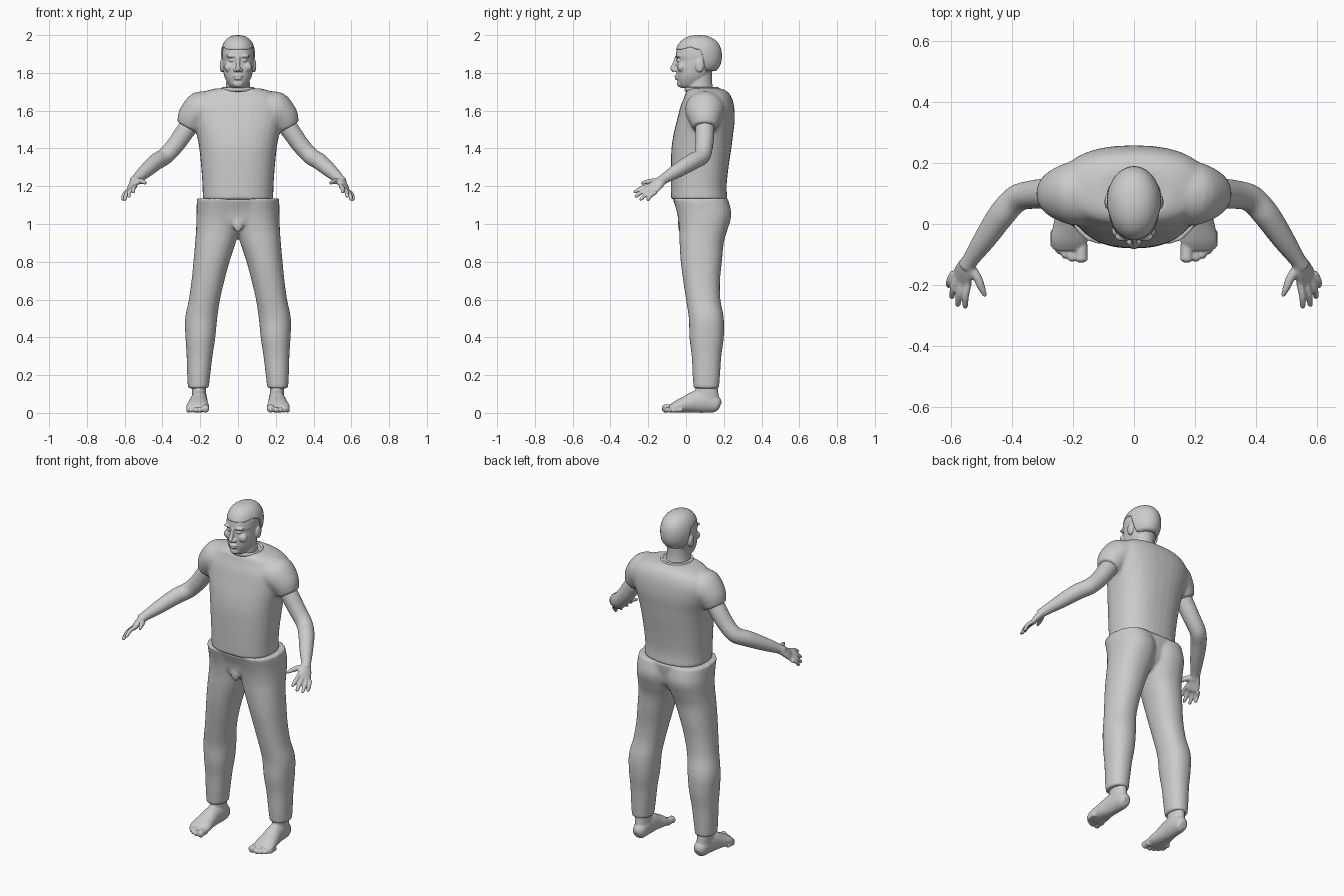
import bpy, bmesh
from math import sin, cos, pi, copysign
from mathutils import Vector, Matrix

N = 32


def unit_ring(e=2.0):
    f = lambda t: copysign(abs(t) ** (2 / e), t)
    return [(f(cos(2 * pi * i / N)), f(sin(2 * pi * i / N))) for i in range(N)]


def skin(bm, loops, pair=False, steps=4):
    """Skin a closed surface through loops, smoothed along the length."""
    fine = []
    for i in range(len(loops) - 1):
        a, b, c, d = (loops[max(i - 1, 0)], loops[i], loops[i + 1],
                      loops[min(i + 2, len(loops) - 1)])
        for s in range(steps):
            t = s / steps
            fine.append([q + 0.5 * t * ((r - p) + t * (2 * p - 5 * q + 4 * r - w
                         + t * (3 * (q - r) + w - p)))
                         for p, q, r, w in zip(a, b, c, d)])
    fine.append(loops[-1])
    for sx in ((1, -1) if pair else (1,)):
        rows = [[bm.verts.new((p.x * sx, p.y, p.z)) for p in l] for l in fine]
        for r0, r1 in zip(rows, rows[1:]):
            for j in range(len(r0)):
                k = (j + 1) % len(r0)
                bm.faces.new((r0[j], r0[k], r1[k], r1[j]))
        bm.faces.new(rows[0])
        bm.faces.new(rows[-1])


def loft(bm, rings, pair=False, e=2.0):
    """Horizontal rings: z, x0, x1, y0, y1."""
    skin(bm, [[Vector(((x0 + x1) / 2 + u * (x1 - x0) / 2,
                       (y0 + y1) / 2 + v * (y1 - y0) / 2, z)) for u, v in unit_ring(e)]
              for z, x0, x1, y0, y1 in rings], pair)


def tube(bm, pts, side=(0, 1, 0), pair=True):
    """Rings along a path: x, y, z, radius along side, other radius."""
    c = [Vector(p[:3]) for p in pts]
    loops = []
    for i, p in enumerate(pts):
        t = (c[min(i + 1, len(c) - 1)] - c[max(i - 1, 0)]).normalized()
        u = Vector(side)
        u = (u - t * u.dot(t)).normalized()
        v = t.cross(u)
        loops.append([c[i] + u * a * p[3] + v * b * p[-1] for a, b in unit_ring()])
    skin(bm, loops, pair)


def ball(bm, c, r, pair=False):
    for sx in ((1, -1) if pair else (1,)):
        m = Matrix.Translation((c[0] * sx, c[1], c[2])) @ Matrix.Diagonal((*r, 1))
        bmesh.ops.create_uvsphere(bm, u_segments=20, v_segments=12, radius=1, matrix=m)


def finish(name, bm, voxel=None, iterations=3):
    """Turn a bmesh into an object, fusing overlapping volumes."""
    bmesh.ops.recalc_face_normals(bm, faces=bm.faces)
    me = bpy.data.meshes.new(name)
    for f in bm.faces:
        f.smooth = True
    bm.to_mesh(me)
    bm.free()
    ob = bpy.data.objects.new(name, me)
    bpy.context.collection.objects.link(ob)
    if voxel:
        r = ob.modifiers.new("fuse", 'REMESH')
        r.mode, r.voxel_size, r.use_smooth_shade = 'VOXEL', voxel, True
        s = ob.modifiers.new("soften", 'SMOOTH')
        s.factor, s.iterations = 0.5, iterations
    return ob


# Shirt: torso with rounded shoulders and short sleeves
bm = bmesh.new()
loft(bm, [(z, -w, w, f, b) for z, w, f, b in (
    (1.13, .187, -.08, .22), (1.2, .188, -.08, .215), (1.3, .195, -.08, .225),
    (1.4, .205, -.077, .24), (1.48, .22, -.065, .25), (1.55, .24, -.048, .258),
    (1.62, .25, -.03, .255), (1.67, .225, -.01, .242), (1.7, .18, .0, .22),
    (1.718, .12, .02, .185))], e=2.4)
tube(bm, [(.1, .11, 1.615, .11, .09), (.2, .1, 1.6, .105, .1),
          (.24, .1, 1.56, .088, .084), (.268, .1, 1.51, .066, .062)])
finish("shirt", bm, .009, 6)

# Collar band
bm = bmesh.new()
ring = [(0.083 * cos(2 * pi * i / 48), .085 + .085 * sin(2 * pi * i / 48)) for i in range(48)]
rows = [[bm.verts.new((x * (1 + .1 * cos(a)), .085 + (y - .085) * (1 + .1 * cos(a)),
                       1.712 + .012 * sin(a))) for x, y in ring]
        for a in (k * pi / 4 for k in range(8))]
for k in range(8):
    for j in range(48):
        bm.faces.new((rows[k][j], rows[k][(j + 1) % 48],
                      rows[(k + 1) % 8][(j + 1) % 48], rows[(k + 1) % 8][j]))
finish("collar", bm)

# Trousers: two legs and the pelvis
bm = bmesh.new()
loft(bm, [(.13, .155, .265, .04, .175), (.2, .147, .269, .035, .18),
          (.3, .135, .272, .03, .187), (.4, .12, .278, .018, .2),
          (.5, .11, .28, .015, .2), (.6, .095, .26, .0, .182),
          (.7, .072, .246, -.015, .18), (.8, .045, .236, -.028, .19),
          (.9, .012, .227, -.034, .2), (.97, -.01, .222, -.036, .22),
          (1.05, -.02, .22, -.046, .24), (1.135, -.02, .217, -.068, .222)],
     pair=True, e=2.2)
loft(bm, [(.95, -.1, .1, .02, .15), (1.0, -.19, .19, -.03, .2),
          (1.07, -.218, .218, -.048, .215), (1.135, -.217, .217, -.072, .224)], e=2.3)
ball(bm, (0, -.028, 1.0), (.028, .016, .045))
finish("trousers", bm, .009, 4)

# Arms and hands
bm = bmesh.new()
tube(bm, [(.22, .1, 1.565, .05), (.27, .1, 1.505, .05), (.33, .097, 1.42, .047),
          (.385, .083, 1.36, .045), (.435, .03, 1.328, .044), (.49, -.05, 1.28, .037),
          (.535, -.115, 1.24, .027), (.552, -.14, 1.222, .027)])
tube(bm, [(.54, -.122, 1.235, .027, .022), (.554, -.15, 1.212, .036, .02),
          (.565, -.178, 1.187, .041, .015), (.572, -.19, 1.176, .036, .011)],
     side=(.045, .04, -.035))
first, last = Vector((.544, -.193, 1.202)), Vector((.592, -.16, 1.168))
for i, tip in enumerate(((.555, -.278, 1.166), (.58, -.272, 1.142),
                         (.6, -.245, 1.126), (.61, -.207, 1.124))):
    k, tip = first.lerp(last, i / 3), Vector(tip)
    mid = k.lerp(tip, .5) + Vector((.004, -.003, .006))
    tube(bm, [(*k, .012), (*mid, .0115), (*k.lerp(tip, .9), .009), (*tip, .004)],
         side=(1, 0, 0))
tube(bm, [(.545, -.135, 1.225, .018), (.515, -.175, 1.226, .015),
          (.5, -.21, 1.222, .012), (.488, -.238, 1.215, .006)], side=(0, 0, 1))
finish("arms_and_hands", bm, .005, 3)

# Bare feet
bm = bmesh.new()
loft(bm, [(.05, .162, .245, .04, .178), (.1, .168, .244, .046, .172),
          (.16, .17, .244, .052, .165)], pair=True)
tube(bm, [(.203, .18, .035, .018, .02), (.203, .163, .043, .035, .042),
          (.204, .11, .06, .042, .06), (.207, .05, .058, .046, .058),
          (.211, 0, .045, .053, .045), (.213, -.05, .032, .061, .032),
          (.213, -.082, .021, .054, .02)], side=(1, 0, 0))
for x, tip, r in ((.173, -.127, .021), (.203, -.124, .0145), (.225, -.114, .0135),
                  (.245, -.099, .013), (.262, -.08, .0125)):
    tube(bm, [(x, tip + .06, r + .003, r), (x, tip + .025, r + .003, r * .95),
              (x, tip + .01, r + .001, r), (x, tip, r, r * .4)], side=(1, 0, 0))
finish("feet", bm, .0045, 3)

# Head, face and neck
bm = bmesh.new()
loft(bm, [(z, -w, w, f, b) for z, w, f, b in (
    (1.72, .03, -.025, .04), (1.738, .05, -.038, .08), (1.78, .072, -.048, .12),
    (1.83, .081, -.05, .15), (1.866, .083, -.047, .165), (1.89, .084, -.054, .17),
    (1.93, .08, -.046, .17), (1.96, .066, -.02, .15), (1.98, .035, .02, .11))], e=2.2)
loft(bm, [(1.64, -.075, .075, .01, .165), (1.71, -.066, .066, .002, .145),
          (1.76, -.062, .062, .005, .138), (1.83, -.062, .062, .02, .14)])
tube(bm, [(0, -.05, 1.885, .009), (0, -.06, 1.85, .011), (0, -.071, 1.822, .013),
          (0, -.062, 1.808, .009)], side=(1, 0, 0), pair=False)
for c, r, pair in (((.015, -.057, 1.815), (.011, .013, .009), True),    # nostrils
                   ((.034, -.041, 1.889), (.03, .016, .009), True),     # brows
                   ((.033, -.04, 1.866), (.016, .011, .008), True),     # eyes
                   ((.046, -.024, 1.83), (.028, .022, .026), True),     # cheeks
                   ((0, -.05, 1.784), (.025, .012, .007), False),       # upper lip
                   ((0, -.049, 1.77), (.021, .012, .007), False),       # lower lip
                   ((0, -.034, 1.742), (.026, .014, .018), False),      # chin
                   ((.086, .072, 1.838), (.011, .024, .036), True)):    # ears
    ball(bm, c, r, pair)
finish("head", bm, .0045, 3)

# Hair: a cap with a shaped hairline, low behind the ears
bm = bmesh.new()
M, R = 64, 16
rows = []
for i in range(R):
    row = []
    for j in range(M):
        a = 2 * pi * j / M
        c = -cos(a)
        t = min(max((c - .05) / .35, 0), 1)
        low = 1.925 - .115 * t * t * (3 - 2 * t) + .014 * max(0, 1 - abs(c + .4) / .35)
        z = low + (2.0 - low) * sin(i / R * pi / 2)
        q = max(0, 1 - abs((z - 1.89) / .11) ** 2.3) ** (1 / 2.3)
        row.append(bm.verts.new((.091 * sin(a) * q, .067 + .123 * c * q, z)))
    rows.append(row)
for r0, r1 in zip(rows, rows[1:]):
    for j in range(M):
        bm.faces.new((r0[j], r0[(j + 1) % M], r1[(j + 1) % M], r1[j]))
top = bm.verts.new((0, .067, 2.0))
for j in range(M):
    bm.faces.new((rows[-1][j], rows[-1][(j + 1) % M], top))
hair = finish("hair", bm)
sol = hair.modifiers.new("thickness", 'SOLIDIFY')
sol.thickness, sol.offset = .014, -1
